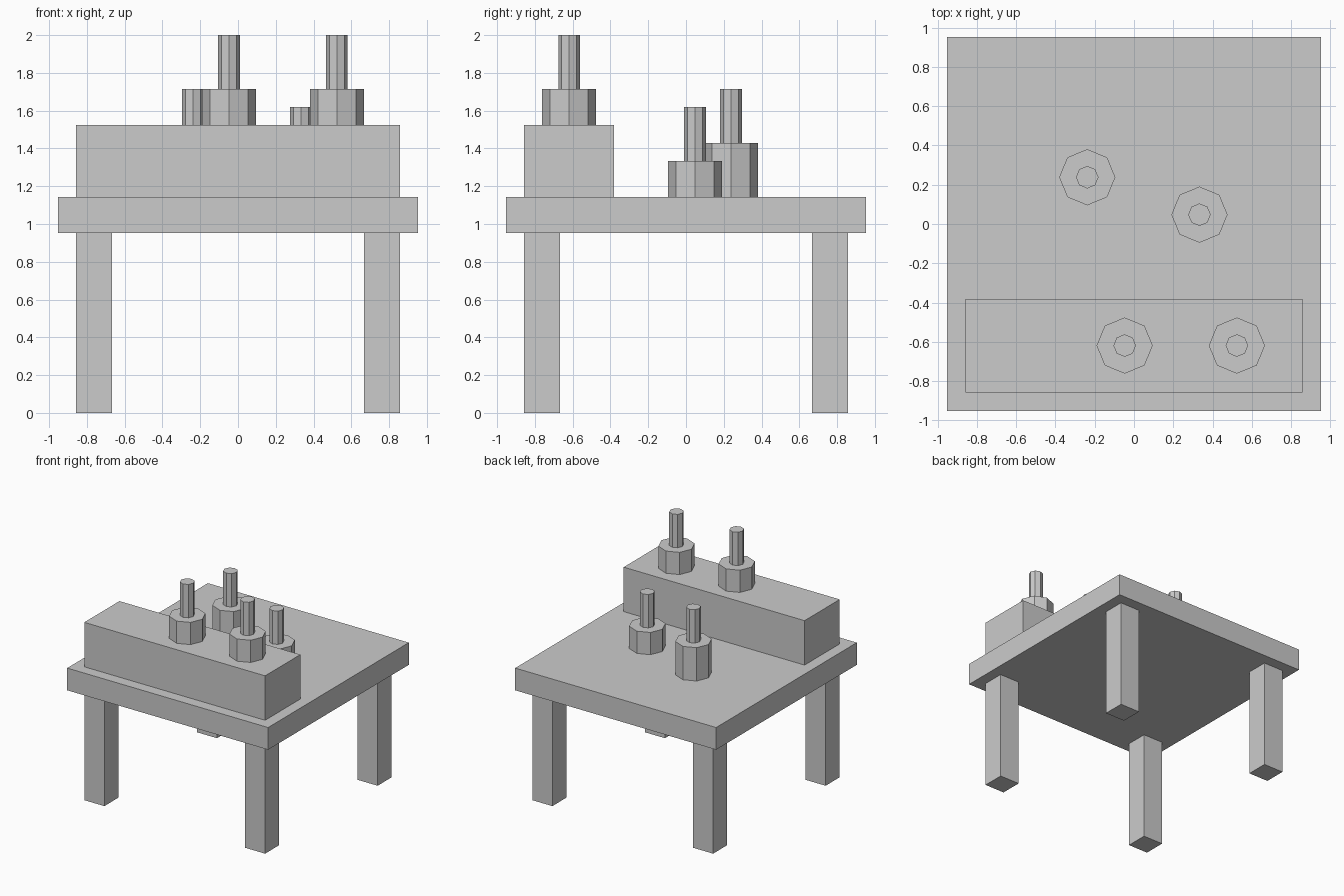
import bpy, bmesh
from mathutils import Matrix

if "Cube" in bpy.data.objects:
    bpy.data.objects.remove(bpy.data.objects["Cube"])

U = 2 / 21  # modelling unit: the whole model is 21 units tall


def new_object(name, bm):
    mesh = bpy.data.meshes.new(name)
    bm.to_mesh(mesh)
    bm.free()
    obj = bpy.data.objects.new(name, mesh)
    bpy.context.collection.objects.link(obj)
    return obj


def box(name, x, y, z):
    """Box from (min, max) ranges in units."""
    size = [(b - a) * U for a, b in (x, y, z)]
    mid = [(a + b) / 2 * U for a, b in (x, y, z)]
    bm = bmesh.new()
    bmesh.ops.create_cube(bm, size=1, matrix=Matrix.Translation(mid) @ Matrix.Diagonal((*size, 1)))
    return new_object(name, bm)


def octagon(name, x, y, z, radius, height):
    """Eight-sided prism standing on height z, with corners on the axes."""
    bm = bmesh.new()
    bmesh.ops.create_cone(bm, cap_ends=True, segments=8, radius1=radius * U, radius2=radius * U,
                          depth=height * U,
                          matrix=Matrix.Translation((x * U, y * U, (z + height / 2) * U)))
    return new_object(name, bm)


# Four square legs
for side, sx in (("left", -8), ("right", 8)):
    for end, sy in (("front", -8), ("back", 8)):
        box(f"{end}_{side}_leg", (sx - 1, sx + 1), (sy - 1, sy + 1), (0, 10))

# Table top and raised shelf along the front
box("table_top", (-10, 10), (-10, 10), (10, 12))
box("shelf_block", (-9, 9), (-9, -4), (12, 16))

# Bottles: x, y, base height, body height
bottles = [(-0.5, -6.5, 16, 2), (5.5, -6.5, 16, 2), (-2.5, 2.5, 12, 3), (3.5, 0.5, 12, 2)]
for i, (x, y, z, body) in enumerate(bottles, 1):
    octagon(f"bottle_body_{i}", x, y, z, 1.5, body)
    octagon(f"bottle_neck_{i}", x, y, z + body, 0.6, 3)
